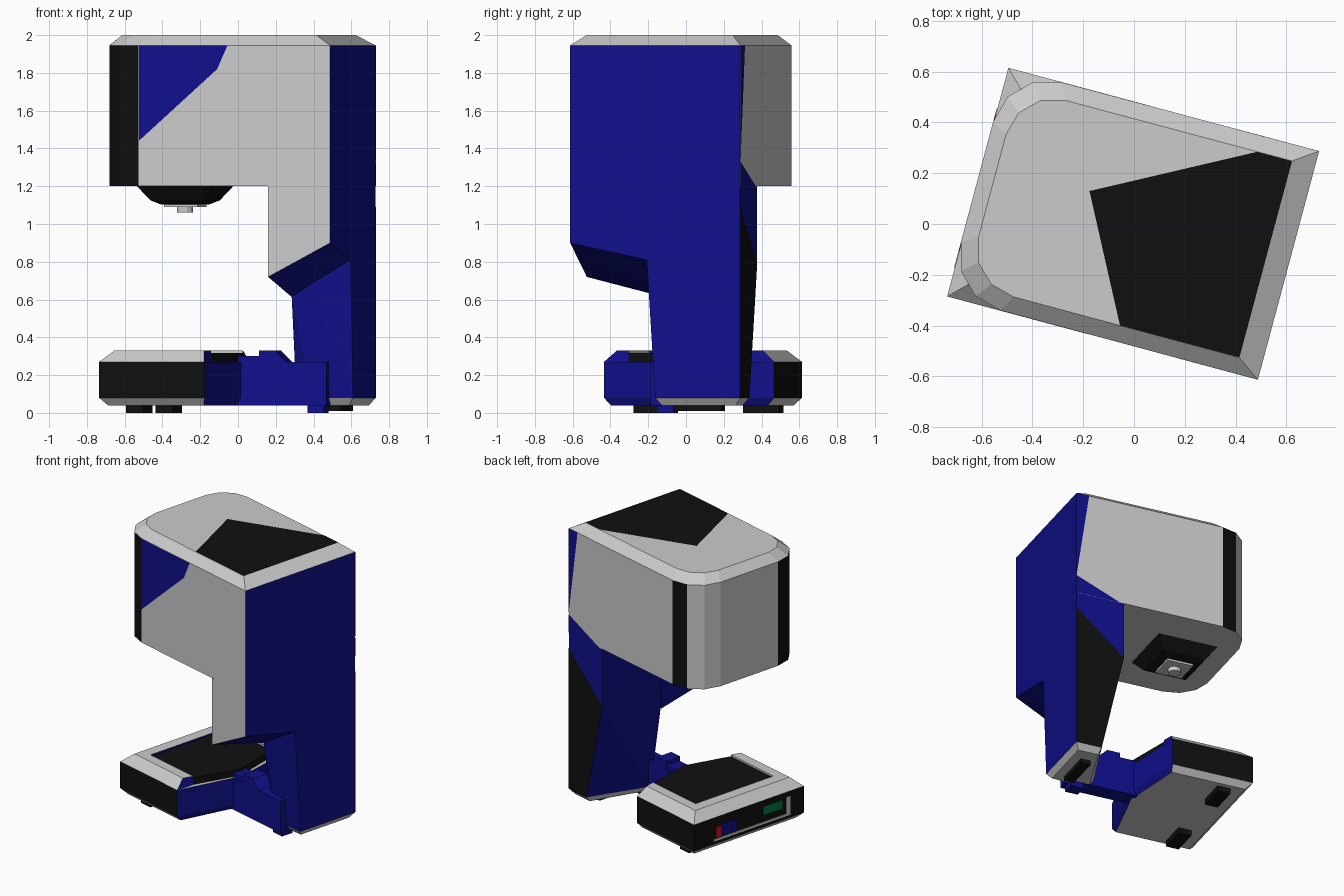
import bpy, bmesh
from math import radians, sin, cos
from mathutils import Matrix, Vector

if "Cube" in bpy.data.objects:
    bpy.data.objects.remove(bpy.data.objects["Cube"])

ROT = Matrix.Rotation(radians(-15), 4, 'Z')   # whole machine is turned on the spot
H = 0.466                                     # half width


def material(name, rgb):
    m = bpy.data.materials.new(name)
    m.diffuse_color = (*rgb, 1)
    m.use_nodes = True
    m.node_tree.nodes["Principled BSDF"].inputs["Base Color"].default_value = m.diffuse_color
    return m


GREY = material("grey", (0.62, 0.62, 0.62))
BLACK = material("black", (0.005, 0.005, 0.005))
BLUE = material("blue", (0.005, 0.005, 0.26))
RED = material("red", (0.6, 0.01, 0.01))
GREEN = material("green", (0.0, 0.2, 0.07))
MATS = [GREY, BLACK, BLUE, RED, GREEN]


def finish(name, bm, pick):
    """pick: one material, or a function of face normal and centre"""
    bmesh.ops.recalc_face_normals(bm, faces=bm.faces)
    for f in bm.faces:
        m = pick(f.normal, f.calc_center_median()) if callable(pick) else pick
        f.material_index = MATS.index(m)
    bm.transform(ROT)
    me = bpy.data.meshes.new(name)
    bm.to_mesh(me)
    bm.free()
    for m in MATS:
        me.materials.append(m)
    bpy.context.collection.objects.link(bpy.data.objects.new(name, me))


def hull(name, pts, pick):
    bm = bmesh.new()
    for p in pts:
        bm.verts.new(p)
    r = bmesh.ops.convex_hull(bm, input=bm.verts)
    junk = {e for e in r["geom_interior"] + r["geom_unused"] if isinstance(e, bmesh.types.BMVert)}
    bmesh.ops.delete(bm, geom=list(junk), context='VERTS')
    bmesh.ops.dissolve_limit(bm, angle_limit=0.01, verts=bm.verts, edges=bm.edges)
    finish(name, bm, pick)


def loft(name, loops, pick):
    bm = bmesh.new()
    rings = [[bm.verts.new(p) for p in lp] for lp in loops]
    n = len(rings[0])
    for a, b in zip(rings, rings[1:]):
        for i in range(n):
            j = (i + 1) % n
            bm.faces.new((a[i], a[j], b[j], b[i]))
    bm.faces.new(rings[0][::-1])
    bm.faces.new(rings[-1])
    finish(name, bm, pick)


def box(name, u, v, z, pick):
    hull(name, [(a, b, c) for a in u for b in v for c in z], pick)


def patch(name, pts, mat):
    bm = bmesh.new()
    bm.faces.new([bm.verts.new(p) for p in pts])
    finish(name, bm, mat)


def at(loop, z):
    return [(u, v, z) for u, v in loop]


# Head: rounded front corners, chamfered lid
arc = [(-0.42 - 0.22 * cos(radians(a)), 0.245 + 0.22 * sin(radians(a))) for a in (0, 30, 60, 90)]
plan = [(0.63, -H), (0.63, H)] + arc[::-1] + [(u, -v) for u, v in arc]
lid = [(-0.02 + 0.878 * u + 0.004, 0.86 * v) for u, v in plan]


def head_colour(n, c):
    if c.z > 1.9:
        return GREY
    if n.x > 0.9:
        return BLUE
    if abs(n.z) < 0.1 and c.x < -0.43 and n.x > -0.99 and (c.y < 0 or n.y > 0.9):
        return BLACK
    return GREY


loft("head", [at(plan, 1.2), at(plan, 1.946), at(lid, 2.0)], head_colour)
patch("lid_panel", at([(-0.203, 0.08), (0.05, -0.4), (0.537, -0.4), (0.537, 0.4), (0.395, 0.4)], 2.0 + 1e-3), BLACK)

# Colour panels on the head and pillar sides
E = H + 0.002
for name, side, pts, m in (
        ("right_side_panel", -E, [(-0.418, 1.946), (-0.418, 1.44), (0.011, 1.82), (0.068, 1.946)], BLUE),
        ("left_corner_panel", E, [(0.54, 1.946), (0.63, 1.946), (0.63, 1.33)], BLUE),
        ("left_lower_panel", E, [(0.63, 1.33), (0.32, 1.2), (0.63, 1.2)], BLUE),
        ("pillar_side_panel", E, [(0.63, 1.09), (0.29, 0.79), (0.45, 0.08), (0.63, 0.08)], BLACK)):
    patch(name, [(u, side, z) for u, z in pts], m)

# Nozzle under the head
def square(r, z):
    return [(-0.29 + a * r, b * r, z) for a, b in ((-1, -1), (1, -1), (1, 1), (-1, 1))]


loft("nozzle_housing", [square(0.208, 1.2), square(0.15, 1.125), square(0.105, 1.104)], BLACK)
loft("nozzle_plate", [square(0.092, 1.106), square(0.092, 1.09)], GREY)
ring = [(-0.29 + 0.043 * cos(radians(i * 30)), 0.043 * sin(radians(i * 30))) for i in range(12)]
loft("nozzle_tip", [at(ring, 1.09), at(ring, 1.06)], GREY)

# Back column: hanging wing plus the off-centre pillar
hull("column_wing", [(0.29, -H, 1.2), (0.63, -H, 1.2), (0.29, -H, 0.72), (0.63, -H, 0.9),
                     (0.29, -0.046, 1.2), (0.63, -0.046, 1.2), (0.305, -0.046, 0.615), (0.63, -0.046, 0.81)],
     lambda n, c: GREY if n.y < -0.9 else BLUE)
foot = [(0.63, 0.0), (0.41, -0.01), (0.31, 0.04), (0.45, H), (0.63, H)]
hull("pillar", at(foot, 0.08) + [(0.63, -0.046, 0.81), (0.41, -0.055, 0.69), (0.305, -0.04, 0.615),
                                 (0.29, H, 0.79), (0.29, H, 1.2), (0.63, H, 1.2),
                                 (0.29, -0.046, 1.2), (0.63, -0.046, 1.2)], BLUE)
hull("pillar_sole", at(foot, 0.08) + at([(0.49 + (u - 0.49) * 0.8, 0.22 + (v - 0.22) * 0.87) for u, v in foot], 0.04), GREY)

# Arm joining base and pillar
box("arm", (0.0, 0.5), (-0.06, 0.06), (0.04, 0.27), BLUE)
hull("arm_bump", [(u, v, z) for v in (-0.06, 0.06)
                  for u, z in ((0.13, 0.26), (0.13, 0.33), (0.22, 0.33), (0.29, 0.26))], BLUE)
box("arm_step", (0.0, 0.14), (-0.055, 0.055), (0.25, 0.3), BLUE)
box("arm_lug", (0.39, 0.48), (-0.03, 0.06), (0.0, 0.06), BLUE)

# Base block with pointed rear
base = [(-0.637, -H), (-0.06, -H), (0.045, 0.0), (-0.06, H), (-0.637, H)]
sole = [(-0.597, -0.43), (-0.07, -0.43), (0.02, 0.0), (-0.07, 0.43), (-0.597, 0.43)]
loft("base", [at(sole, 0.04), at(base, 0.08), at(base, 0.27)],
     lambda n, c: BLUE if n.x > 0.5 else GREY if abs(n.z) > 0.3 else BLACK)

# Raised rim around the tray, open at the rear
inner = [(-0.06, 0.33), (-0.49, 0.33), (-0.49, -0.33), (-0.06, -0.33)]
low = [(-0.06, -H), (-0.06, H), (-0.637, H), (-0.637, -H)]
top = [(-0.08, -0.4), (-0.08, 0.4), (-0.57, 0.4), (-0.57, -0.4)]


def u_shape(o, z):
    return at([o[3], o[0], inner[3], inner[2], inner[1], inner[0], o[1], o[2]], z)


loft("base_rim", [u_shape(low, 0.27), u_shape(top, 0.33)], lambda n, c: BLUE if n.x > 0.7 else GREY)
tray = [(-0.49, -0.33), (-0.06, -0.33), (0.03, 0.0), (-0.06, 0.33), (-0.49, 0.33)]
loft("tray", [at(tray, 0.26), at(tray, 0.318)], BLACK)

# Control panel on the base front
for name, v, z, m in (("red_button", (0.235, 0.28), (0.125, 0.2), RED),
                      ("blue_button", (0.11, 0.23), (0.125, 0.21), BLUE),
                      ("screen", (-0.28, -0.12), (0.165, 0.225), GREEN),
                      ("panel_bar_upright", (-0.35, -0.315), (0.1, 0.235), GREY),
                      ("panel_bar_bottom", (-0.315, 0.3), (0.1, 0.117), GREY)):
    box(name, (-0.64, -0.63), v, z, m)

# Feet
for i, v in enumerate((-0.3, 0.3)):
    box(f"base_foot_{i + 1}", (-0.506, -0.414), (v - 0.098, v + 0.098), (0.0, 0.05), BLACK)
box("pillar_foot", (0.47, 0.54), (0.08, 0.34), (0.01, 0.05), BLACK)
